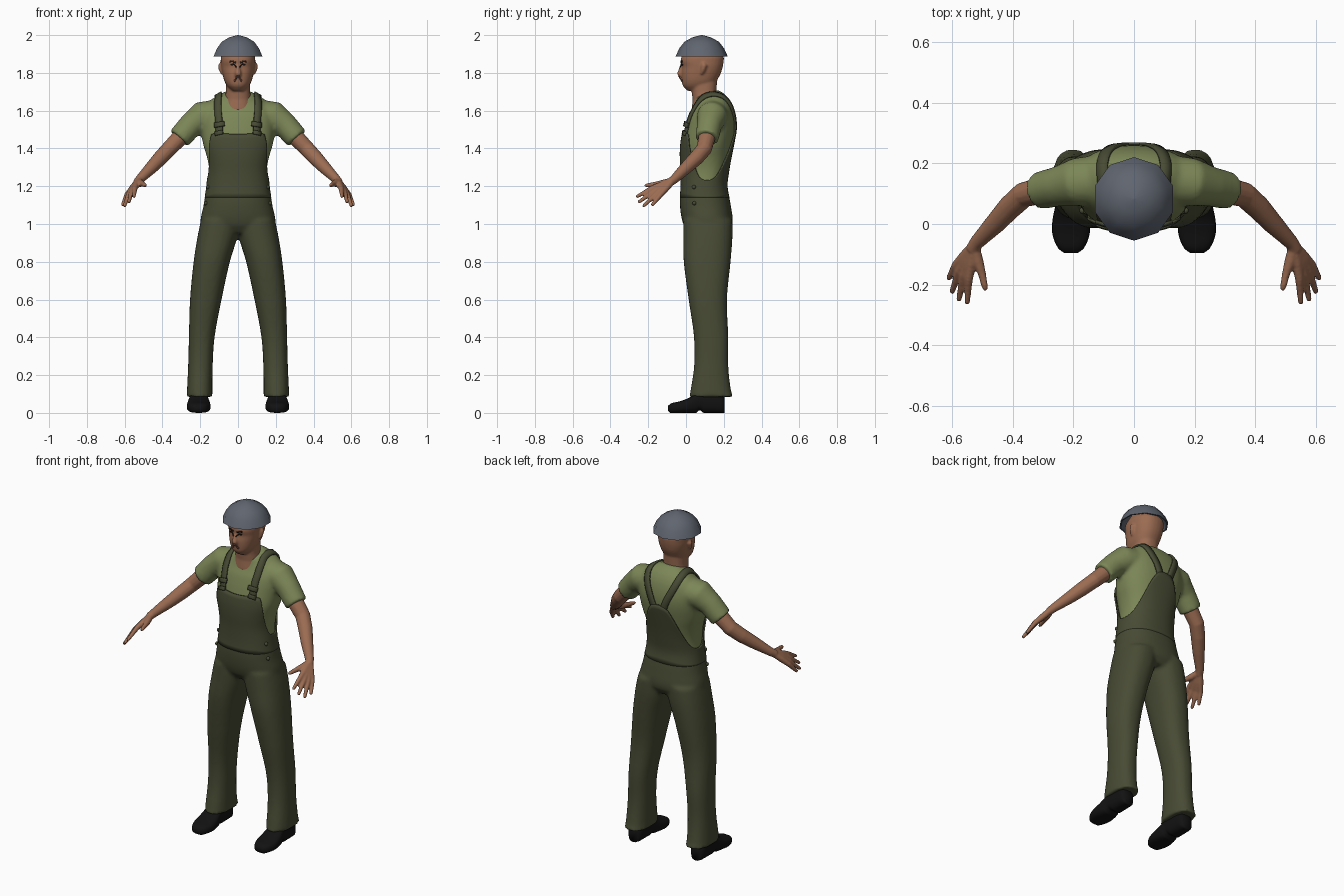
import bpy, bmesh, math
from mathutils import Vector
from mathutils.bvhtree import BVHTree

if "Cube" in bpy.data.objects:
    bpy.data.objects.remove(bpy.data.objects["Cube"])

def material(name, rgb):
    m = bpy.data.materials.new(name)
    m.diffuse_color = (*rgb, 1)
    m.use_nodes = True
    m.node_tree.nodes["Principled BSDF"].inputs["Base Color"].default_value = m.diffuse_color
    return m

SKIN = material("brown skin", (0.33, 0.15, 0.085))
SHIRT = material("light green cloth", (0.20, 0.24, 0.095))
DENIM = material("dark green cloth", (0.064, 0.070, 0.034))
GREY = material("blue grey metal", (0.115, 0.13, 0.16))
BLACK = material("black leather", (0.006, 0.006, 0.006))
DARK = material("dark hair", (0.02, 0.012, 0.01))
LIP = material("lips", (0.20, 0.085, 0.06))

def interp(rows, t):
    """Smooth curve through rows keyed by their first column."""
    t = min(max(t, rows[0][0]), rows[-1][0])
    i = 0
    while i < len(rows) - 2 and t > rows[i + 1][0]:
        i += 1
    def slope(k, c):
        a, b = rows[max(k - 1, 0)], rows[min(k + 1, len(rows) - 1)]
        return (b[c] - a[c]) / (b[0] - a[0])
    h = rows[i + 1][0] - rows[i][0]
    u = (t - rows[i][0]) / h
    out = []
    for c in range(1, len(rows[0])):
        p, q = rows[i][c], rows[i + 1][c]
        out.append((2*u**3 - 3*u*u + 1)*p + (u**3 - 2*u*u + u)*h*slope(i, c)
                   + (3*u*u - 2*u**3)*q + (u**3 - u*u)*h*slope(i + 1, c))
    return out

def oval(ang, a, b, n=2.3):
    """Point on a rounded oval, angle 0 faces the front (-y)."""
    s, c = math.sin(ang), math.cos(ang)
    return (math.copysign(abs(s)**(2/n), s) * a, -math.copysign(abs(c)**(2/n), c) * b)

def ring(z, a, y0, y1, x=0, segs=32, n=2.3, tilt=0):
    pts = []
    for k in range(segs):
        px, py = oval(2*math.pi*k/segs, a, (y1 - y0)/2, n)
        pts.append(Vector((x + px, (y0 + y1)/2 + py, z + tilt*py)))
    return pts

def loft(bm, rings):
    vs = [[bm.verts.new(p) for p in r] for r in rings]
    for r0, r1 in zip(vs, vs[1:]):
        for k in range(len(r0)):
            j = (k + 1) % len(r0)
            bm.faces.new((r0[k], r0[j], r1[j], r1[k]))
    bm.faces.new(vs[0][::-1])
    bm.faces.new(vs[-1])

def tube(bm, path, segs=14):
    """path: (x, y, z, radius) points"""
    pts = [Vector(p[:3]) for p in path]
    rings = []
    for i, p in enumerate(pts):
        t = (pts[min(i + 1, len(pts) - 1)] - pts[max(i - 1, 0)]).normalized()
        u = t.cross(Vector((0.6, 0, 0.8))).normalized()
        v = t.cross(u)
        rings.append([p + path[i][3]*(u*math.cos(2*math.pi*k/segs) + v*math.sin(2*math.pi*k/segs))
                      for k in range(segs)])
    loft(bm, rings)

def make(name, bm, mat, mirror=False, remesh=0, smooth=4, solid=0):
    bmesh.ops.recalc_face_normals(bm, faces=bm.faces[:])
    me = bpy.data.meshes.new(name)
    bm.to_mesh(me)
    bm.free()
    me.materials.append(mat)
    for p in me.polygons:
        p.use_smooth = True
    ob = bpy.data.objects.new(name, me)
    bpy.context.collection.objects.link(ob)
    if remesh:
        m = ob.modifiers.new("blend", 'REMESH')
        m.mode, m.voxel_size, m.use_smooth_shade = 'VOXEL', remesh, True
        m = ob.modifiers.new("soften", 'SMOOTH')
        m.factor, m.iterations = 0.5, smooth
    if solid:
        m = ob.modifiers.new("thickness", 'SOLIDIFY')
        m.thickness, m.offset = solid, 0
    if mirror:
        ob.modifiers.new("mirror", 'MIRROR')
    return ob

def surface(ob):
    return BVHTree.FromObject(ob, bpy.context.evaluated_depsgraph_get())

def ribbon(name, path, width, tree, mat, off, thick, steps=30, mirror=True):
    """Band that follows a surface."""
    rows = [(i, *p) for i, p in enumerate(path)]
    pts = [Vector(interp(rows, (len(path) - 1)*i/steps)) for i in range(steps + 1)]
    bm, prev = bmesh.new(), None
    for i, p in enumerate(pts):
        hit, nor, _, _ = tree.find_nearest(p)
        t = pts[min(i + 1, steps)] - pts[max(i - 1, 0)]
        side = nor.cross(t).normalized() * width/2
        row = [bm.verts.new(tree.find_nearest(hit + side*k)[0] + nor*off) for k in (-1, 0, 1)]
        if prev:
            for k in (0, 1):
                bm.faces.new((prev[k], prev[k + 1], row[k + 1], row[k]))
        prev = row
    return make(name, bm, mat, mirror, solid=thick)

# Torso section table: height, half width, front, back
BODY = [(0.95, 0.150, 0.03, 0.21), (1.00, 0.188, -0.005, 0.237), (1.10, 0.172, -0.022, 0.227),
        (1.20, 0.157, -0.018, 0.209), (1.28, 0.152, -0.018, 0.218), (1.35, 0.163, -0.022, 0.230),
        (1.42, 0.184, -0.020, 0.244), (1.50, 0.195, -0.006, 0.258), (1.56, 0.198, 0.010, 0.258),
        (1.61, 0.185, 0.027, 0.246), (1.65, 0.150, 0.040, 0.220), (1.675, 0.105, 0.046, 0.190),
        (1.69, 0.080, 0.045, 0.168)]

def body_ring(z, off):
    a, y0, y1 = interp(BODY, z)
    tilt = 0.32 * min(max((z - 1.58)/0.09, 0), 1)
    return ring(z, a + off, y0 - off, y1 + off, segs=48, tilt=tilt)

# Shirt with sleeves
bm = bmesh.new()
loft(bm, [body_ring(1.12 + 0.57*i/30, 0) for i in range(31)])
for s in (-1, 1):
    tube(bm, [(s*0.08, 0.14, 1.555, 0.085), (s*0.14, 0.142, 1.575, 0.083), (s*0.19, 0.138, 1.57, 0.08),
              (s*0.25, 0.124, 1.523, 0.066), (s*0.312, 0.11, 1.453, 0.062)], 24)
shirt = make("shirt", bm, SHIRT, remesh=0.011)

# Trousers: hips plus two legs (height, inner x, outer x, front, back)
LEG = [(0.085, 0.134, 0.272, 0.018, 0.25), (0.12, 0.136, 0.27, 0.024, 0.238),
       (0.25, 0.134, 0.264, 0.043, 0.224), (0.40, 0.124, 0.26, 0.042, 0.224),
       (0.60, 0.087, 0.254, 0.014, 0.217), (0.80, 0.043, 0.235, -0.012, 0.236),
       (0.93, 0.004, 0.215, -0.014, 0.246), (1.02, -0.01, 0.196, -0.014, 0.246)]
bm = bmesh.new()
loft(bm, [body_ring(0.95 + 0.28*i/14, 0.01) for i in range(15)])
for s in (-1, 1):
    rings = []
    for i in range(41):
        z = 0.085 + 0.935*i/40
        x0, x1, y0, y1 = interp(LEG, z)
        rings.append(ring(z, (x1 - x0)/2, y0, y1, s*(x0 + x1)/2))
    loft(bm, rings)
make("trousers", bm, DENIM, remesh=0.011, smooth=3)

# Bib: shell whose top edge depends on the angle around the body
TOP = [(0, 1.475), (41, 1.475), (48, 1.43), (62, 1.34), (78, 1.255), (95, 1.232),
       (115, 1.25), (130, 1.30), (150, 1.39), (168, 1.49), (180, 1.505)]
bm = bmesh.new()
cols = []
for k in range(96):
    ang = 2*math.pi*k/96
    top = interp(TOP, math.degrees(min(ang, 2*math.pi - ang)))[0]
    col = []
    for i in range(15):
        z = 1.14 + (top - 1.14)*i/14
        a, y0, y1 = interp(BODY, z)
        x, y = oval(ang, a + 0.007, (y1 - y0)/2 + 0.007)
        col.append(bm.verts.new((x, (y0 + y1)/2 + y, z)))
    cols.append(col)
for k in range(96):
    c, d = cols[k], cols[(k + 1) % 96]
    for i in range(14):
        bm.faces.new((c[i], d[i], d[i + 1], c[i + 1]))
make("bib", bm, DENIM, solid=0.008)

# Shoulder straps and buckles
tree = surface(shirt)
ribbon("strap", [(0.105, -0.03, 1.45), (0.108, -0.01, 1.55), (0.115, 0.03, 1.64), (0.117, 0.10, 1.70),
                 (0.112, 0.17, 1.70), (0.09, 0.25, 1.62), (0.055, 0.28, 1.54), (0.025, 0.29, 1.46)],
       0.038, tree, DENIM, 0.006, 0.01, 40)
for z0, z1, w in ((1.475, 1.495, 0.045), (1.52, 1.545, 0.056)):
    ribbon("buckle", [(0.105, -0.03, z0), (0.107, -0.02, z1)], w, tree, DENIM, 0.014, 0.012, 3)

# Hip buttons
for z in (1.11, 1.195):
    a, y0, y1 = interp(BODY, z)
    x, y = oval(math.radians(68), a + 0.011, (y1 - y0)/2 + 0.011)
    bm = bmesh.new()
    bmesh.ops.create_uvsphere(bm, u_segments=10, v_segments=6, radius=0.011)
    bmesh.ops.translate(bm, verts=bm.verts[:], vec=(x, (y0 + y1)/2 + y, z))
    make("hip_button", bm, DENIM, True)

# Arm and hand
bm = bmesh.new()
tube(bm, [(0.25, 0.122, 1.52, 0.044), (0.31, 0.11, 1.455, 0.045), (0.365, 0.096, 1.398, 0.042),
          (0.41, 0.055, 1.35, 0.040), (0.46, 0.0, 1.297, 0.034), (0.52, -0.062, 1.237, 0.024),
          (0.535, -0.085, 1.22, 0.022)])
FINGERS = [((0.546, -0.182, 1.188), (0.551, -0.264, 1.143)), ((0.563, -0.172, 1.172), (0.579, -0.254, 1.113)),
           ((0.578, -0.157, 1.160), (0.602, -0.228, 1.092)), ((0.589, -0.137, 1.152), (0.613, -0.182, 1.097))]
for base, tip in FINGERS:
    b, t, w = Vector(base), Vector(tip), Vector((0.527, -0.07, 1.23))
    start = w.lerp(b, 0.08)
    tube(bm, [(*start, 0.018), (*start.lerp(b, 0.5), 0.018), (*b, 0.0145),
              (*b.lerp(t, 0.5), 0.0115), (*b.lerp(t, 0.93), 0.0095), (*t, 0.006)], 10)
tube(bm, [(0.527, -0.075, 1.228, 0.018), (0.515, -0.125, 1.215, 0.019), (0.502, -0.165, 1.21, 0.0135),
          (0.493, -0.205, 1.205, 0.011), (0.49, -0.22, 1.203, 0.006)], 10)
make("arm", bm, SKIN, True, remesh=0.0055, smooth=2)

# Head, neck, nose and ears
HEAD = [(1.705, 0.036, 0.008, 0.14), (1.73, 0.058, -0.016, 0.152), (1.76, 0.073, -0.022, 0.165),
        (1.80, 0.083, -0.024, 0.185), (1.835, 0.089, -0.021, 0.195), (1.86, 0.091, -0.028, 0.199),
        (1.89, 0.09, -0.022, 0.198), (1.94, 0.065, 0.015, 0.15)]
bm = bmesh.new()
loft(bm, [ring(z, *interp(HEAD, z)) for z in [1.705 + 0.235*i/20 for i in range(21)]])
loft(bm, [ring(1.60, 0.08, 0.03, 0.18), ring(1.66, 0.07, 0.035, 0.17),
          ring(1.70, 0.064, 0.03, 0.16), ring(1.76, 0.064, 0.02, 0.165)])
tube(bm, [(0, -0.016, 1.85, 0.009), (0, -0.026, 1.82, 0.012), (0, -0.032, 1.797, 0.017), (0, -0.022, 1.783, 0.015)], 10)
for s in (-1, 1):
    tube(bm, [(s*0.088, 0.092, 1.855, 0.008), (s*0.09, 0.096, 1.84, 0.017),
              (s*0.088, 0.09, 1.815, 0.014), (s*0.084, 0.082, 1.795, 0.007)], 10)
head = make("head", bm, SKIN, remesh=0.006, smooth=3)

# Painted face details
tree = surface(head)
ribbon("eyebrow", [(0.014, -0.05, 1.850), (0.034, -0.05, 1.859), (0.056, -0.04, 1.858)],
       0.008, tree, DARK, 0.002, 0.004, 8)
ribbon("eye", [(0.021, -0.05, 1.836), (0.033, -0.05, 1.838), (0.046, -0.04, 1.836)],
       0.007, tree, DARK, 0.002, 0.004, 8)
ribbon("mouth", [(-0.026, -0.05, 1.755), (0, -0.06, 1.758), (0.026, -0.05, 1.755)],
       0.011, tree, LIP, 0.002, 0.004, 10, False)

# Helmet: hollow ten-sided dome
DOME = [(1.887, 1.0), (1.93, 0.86), (1.965, 0.66), (1.988, 0.36), (2.0, 0.03)]
def dome_ring(z, r):
    return ring(z, 0.136*r, 0.083 - 0.138*r, 0.083 + 0.138*r, segs=10, n=2)
bm = bmesh.new()
loft(bm, [dome_ring(z - (0.012 if z > 1.9 else 0), r*0.94) for z, r in DOME[::-1]]
     + [dome_ring(z, r) for z, r in DOME])
helmet = make("helmet", bm, GREY)
bpy.context.view_layer.objects.active = helmet
helmet.select_set(True)
bpy.ops.object.shade_smooth_by_angle(angle=math.radians(50))

# Shoes: sections from toe to heel (y, half width, top)
SHOE = [(-0.096, 0.022, 0.036), (-0.08, 0.043, 0.05), (-0.03, 0.062, 0.062), (0.02, 0.060, 0.082),
        (0.07, 0.050, 0.115), (0.15, 0.046, 0.118), (0.19, 0.042, 0.10), (0.205, 0.03, 0.08)]
bm = bmesh.new()
rings = []
for i in range(25):
    y = -0.096 + 0.301*i/24
    a, top = interp(SHOE, y)
    low = 0.012 if y < -0.085 or 0.06 < y < 0.09 else 0
    rings.append([Vector((0.208 + p.x, y, low + (top - low)*(p.y + 0.5)))
                  for p in ring(0, a, -0.5, 0.5, segs=20, n=2.8)])
loft(bm, rings)
make("shoe", bm, BLACK, True)
